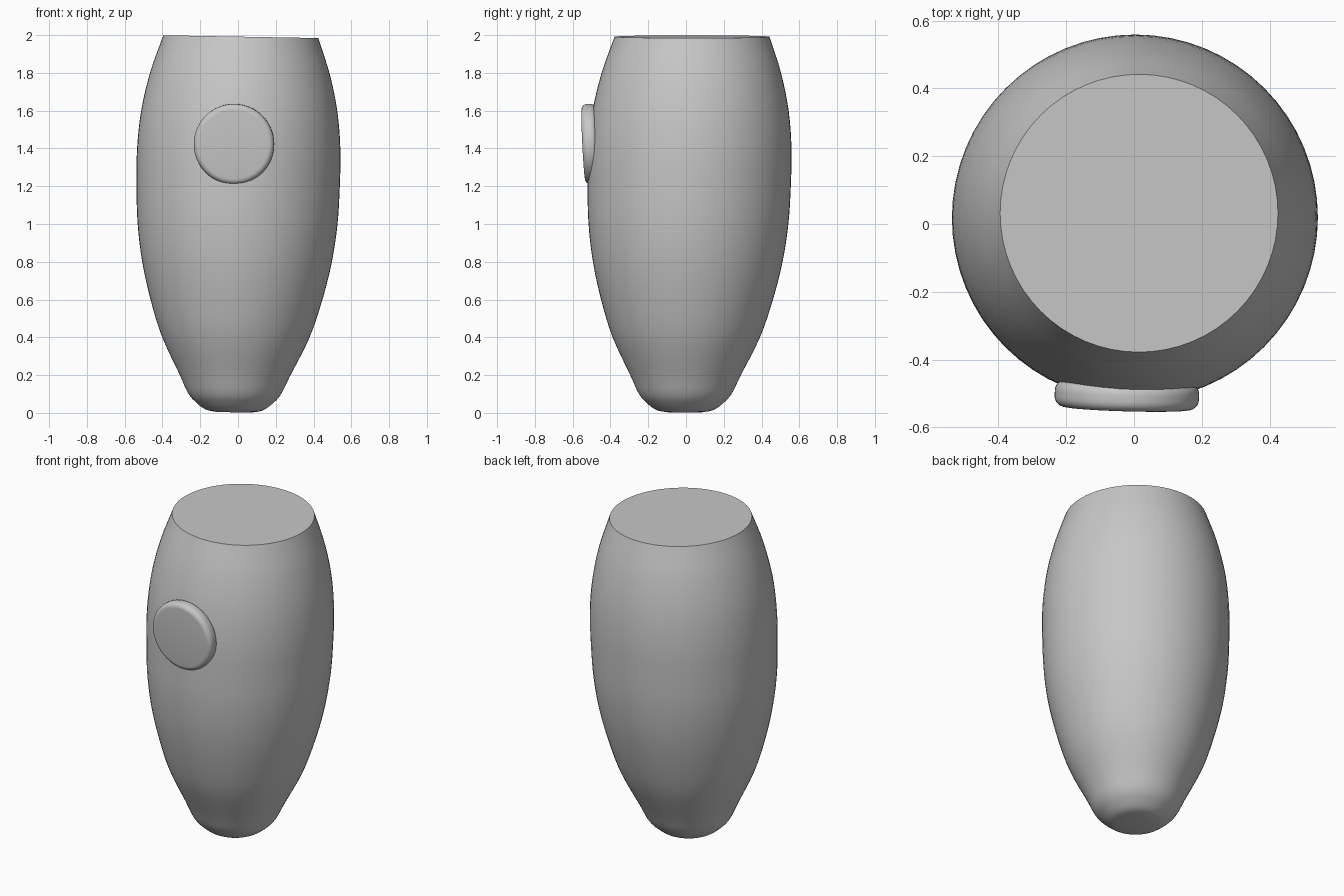
import bpy, bmesh, math
from mathutils import Matrix, Vector

cube = bpy.data.objects.get("Cube")
if cube:
    bpy.data.objects.remove(cube, do_unlink=True)

grey = bpy.data.materials.new("light grey")
grey.use_nodes = True
colour = (0.57, 0.57, 0.57, 1)
grey.diffuse_color = colour
grey.node_tree.nodes["Principled BSDF"].inputs["Base Color"].default_value = colour


def smooth_profile(points, steps):
    """Catmull-Rom curve through (radius, height) points."""
    pts = [Vector(p) for p in points]
    pts = [2 * pts[0] - pts[1]] + pts + [2 * pts[-1] - pts[-2]]
    out = []
    for a, b, c, d in zip(pts, pts[1:], pts[2:], pts[3:]):
        for i in range(steps):
            t = i / steps
            out.append(0.5 * (2 * b + (c - a) * t + (2 * a - 5 * b + 4 * c - d) * t * t
                              + (3 * b - a - 3 * c + d) * t ** 3))
    return out + [pts[-2]]


def lathe(name, profile, matrix, segments=64):
    """Closed solid of revolution about z, then placed by matrix."""
    bm = bmesh.new()
    rings = []
    for r, z in profile:
        rings.append([bm.verts.new((r * math.cos(a), r * math.sin(a), z))
                      for a in (2 * math.pi * i / segments for i in range(segments))])
    for low, high in zip(rings, rings[1:]):
        for i in range(segments):
            j = (i + 1) % segments
            bm.faces.new((low[i], low[j], high[j], high[i]))
    bm.faces.new(rings[0][::-1])
    bm.faces.new(rings[-1])
    bm.transform(matrix)
    mesh = bpy.data.meshes.new(name)
    bm.to_mesh(mesh)
    bm.free()
    obj = bpy.data.objects.new(name, mesh)
    bpy.context.collection.objects.link(obj)
    mesh.materials.append(grey)
    bpy.ops.object.select_all(action='DESELECT')
    obj.select_set(True)
    bpy.context.view_layer.objects.active = obj
    bpy.ops.object.shade_smooth_by_angle(angle=math.radians(35))
    return obj


# Barrel body, leaning slightly and cut flat on top
outline = [(0.09, 0.003), (0.15, 0.015), (0.2, 0.05), (0.245, 0.1), (0.293, 0.2), (0.39, 0.4),
           (0.455, 0.6), (0.502, 0.8), (0.529, 1), (0.538, 1.2), (0.538, 1.4),
           (0.519, 1.6), (0.475, 1.8), (0.41, 1.992)]
lean = Matrix.Rotation(0.018, 4, 'Y')
lean[1][2] = 0.019
lathe("body", smooth_profile(outline, 4), Matrix.Translation((-0.021, -0.006, 0)) @ lean)

# Round button with softened rims, partly sunk into the front
R, T, B = 0.213, 0.078, 0.03
arc = [(R - B + B * math.sin(a), B * math.cos(a)) for a in (math.pi / 2 * i / 6 for i in range(7))]
rim = [(r, B - h) for r, h in arc] + [(r, T - B + h) for r, h in reversed(arc)]
place = (Matrix.Translation((-0.02, -0.466, 1.425)) @ Matrix.Rotation(-0.028, 4, 'Z')
         @ Matrix.Rotation(math.pi / 2 + 0.05, 4, 'X'))
lathe("front_button", rim, place)
